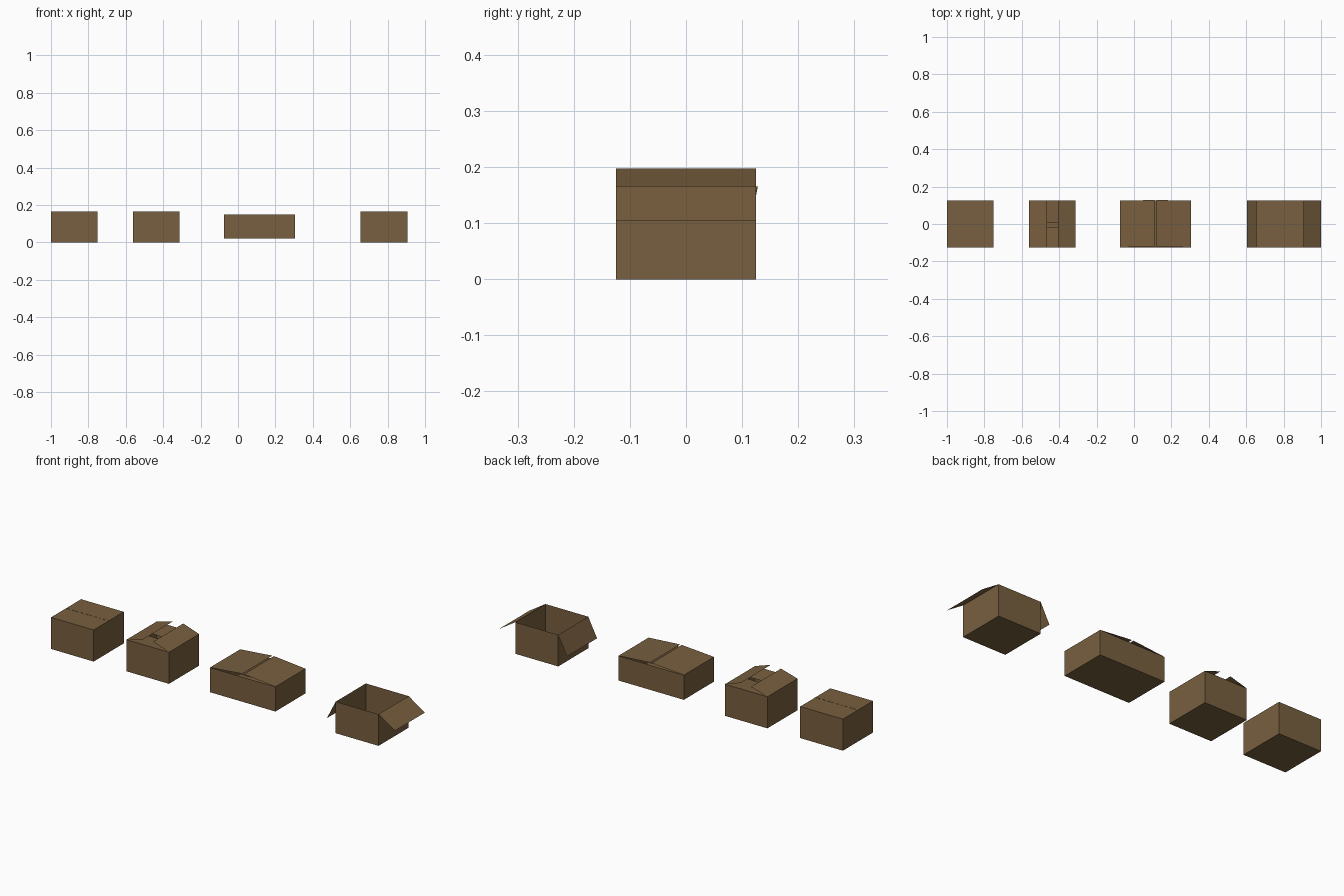
import bpy, bmesh

if "Cube" in bpy.data.objects:
    bpy.data.objects.remove(bpy.data.objects["Cube"])

card = bpy.data.materials.new("cardboard")
card.diffuse_color = (0.19, 0.115, 0.05, 1)
card.use_nodes = True
card.node_tree.nodes["Principled BSDF"].inputs["Base Color"].default_value = card.diffuse_color

HALF = 0.125   # half depth of every box
TOP = 0.166    # rim height of the cube-like boxes


def finish(name, bm):
    mesh = bpy.data.meshes.new(name)
    bm.to_mesh(mesh)
    bm.free()
    mesh.materials.append(card)
    obj = bpy.data.objects.new(name, mesh)
    bpy.context.collection.objects.link(obj)


def open_box(name, x0, x1, z0, z1):
    """Thin-walled box without a lid."""
    bm = bmesh.new()
    bmesh.ops.create_cube(bm, size=1)
    for v in bm.verts:
        v.co.x = x0 if v.co.x < 0 else x1
        v.co.y = -HALF if v.co.y < 0 else HALF
        v.co.z = z0 if v.co.z < 0 else z1
    lid = [f for f in bm.faces if f.normal.z > 0.5]
    bmesh.ops.delete(bm, geom=lid, context='FACES_ONLY')
    finish(name, bm)


def flap(name, a, b, offset, slide=0.0):
    """Sheet hinged on edge a-b; its free edge is moved by offset."""
    bm = bmesh.new()
    dx, dy, dz = offset
    free = [(p[0] + dx, p[1] + dy + slide, p[2] + dz) for p in (b, a)]
    face = bm.faces.new([bm.verts.new(p) for p in (a, b, *free)])
    face.normal_update()
    if face.normal.z < 0:
        face.normal_flip()
    finish(name, bm)


def side_flap(name, x, z, dx, dz, slide=0.0):
    flap(name, (x, -HALF, z), (x, HALF, z), (dx, 0, dz), slide)


def end_flap(name, x0, x1, y, z, dy, dz):
    flap(name, (x0, y, z), (x1, y, z), (0, dy, dz))


# Closed box: two flaps meeting on the centre line
open_box("closed_box", -1.0, -0.752, 0, TOP)
for label, s in (("front", -1), ("back", 1)):
    end_flap(f"closed_box_{label}_flap", -1.0, -0.752, s * HALF, TOP, -s * 0.1245, 0)

# Half-closed box: inner flaps folded in, outer flaps tilted up
open_box("half_closed_box", -0.561, -0.314, 0, TOP)
end_flap("half_closed_box_front_flap", -0.561, -0.314, -HALF, TOP, 0.107, -0.006)
end_flap("half_closed_box_back_flap", -0.561, -0.314, HALF, TOP, -0.119, -0.004)
side_flap("half_closed_box_left_flap", -0.561, TOP, 0.096, 0.027)
side_flap("half_closed_box_right_flap", -0.314, TOP, -0.092, 0.031)

# Wide box: long flaps slightly ajar and skewed
open_box("wide_box", -0.075, 0.305, 0.02, 0.15)
side_flap("wide_box_left_flap", -0.075, 0.15, 0.185, 0.015, 0.003)
side_flap("wide_box_right_flap", 0.305, 0.15, -0.186, 0.015, 0.003)

# Open box: flaps hanging outwards
open_box("open_box", 0.656, 0.905, 0, TOP)
side_flap("open_box_left_flap", 0.656, TOP, -0.051, -0.10)
side_flap("open_box_right_flap", 0.905, TOP, 0.095, -0.061)
